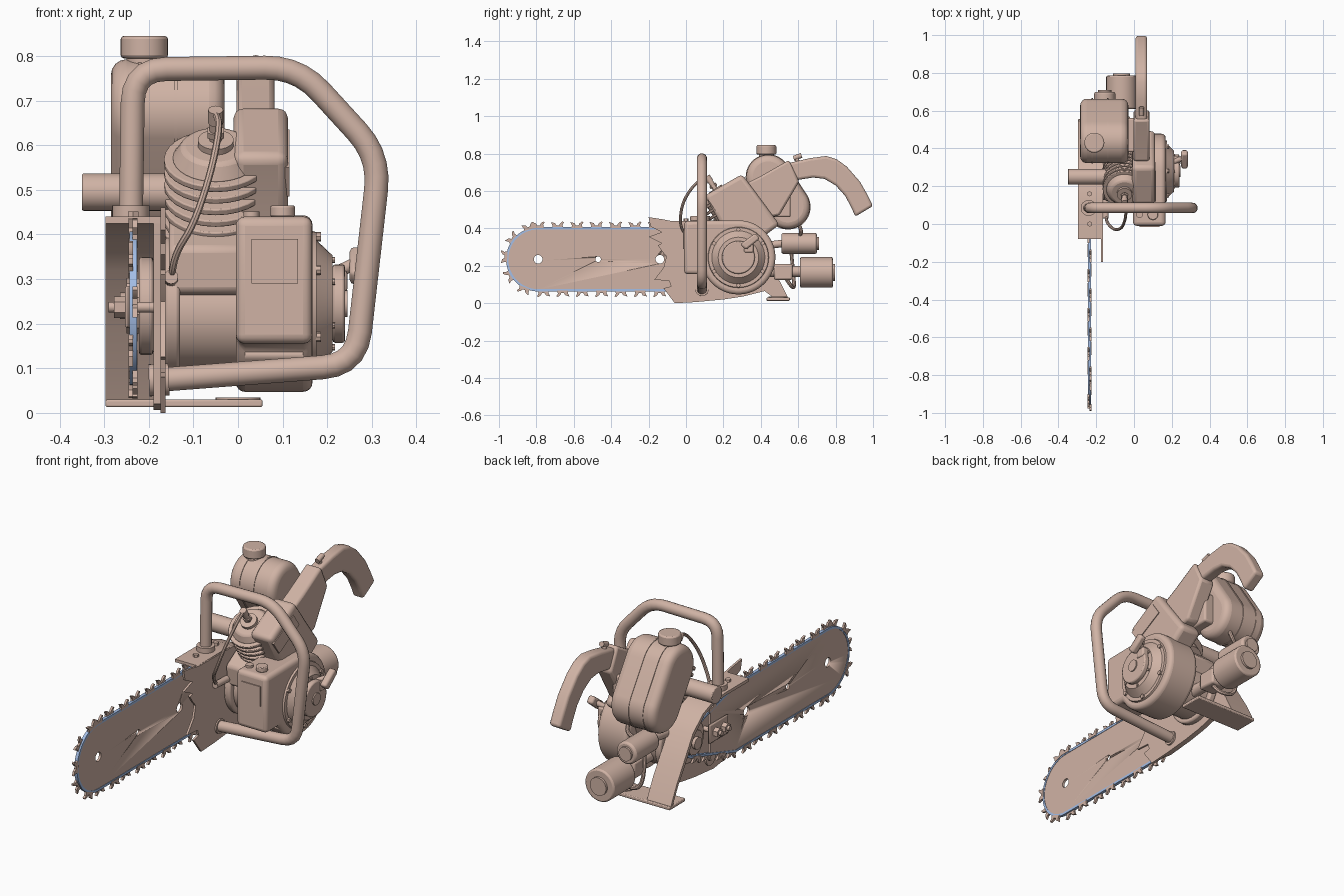
import bpy, bmesh, math
from mathutils import Vector as V

if "Cube" in bpy.data.objects:
    bpy.data.objects.remove(bpy.data.objects["Cube"])

def material(name, col):
    m = bpy.data.materials.new(name)
    m.diffuse_color = (*col, 1)
    m.use_nodes = True
    m.node_tree.nodes["Principled BSDF"].inputs["Base Color"].default_value = m.diffuse_color
    return m

CLAY = material("clay_tan", (0.63, 0.45, 0.375))
BLUE = material("chain_blue", (0.38, 0.53, 0.82))

def finish(name, bm, bev=0, seg=2, mat=CLAY):
    bmesh.ops.recalc_face_normals(bm, faces=bm.faces)
    me = bpy.data.meshes.new(name)
    bm.to_mesh(me)
    bm.free()
    me.materials.append(mat)
    me.shade_smooth()
    me.set_sharp_from_angle(angle=math.radians(32))
    ob = bpy.data.objects.new(name, me)
    bpy.context.collection.objects.link(ob)
    if bev:
        b = ob.modifiers.new("bevel", 'BEVEL')
        b.width, b.segments, b.limit_method, b.angle_limit = bev, seg, 'ANGLE', math.radians(35)
    return ob

def add_prism(bm, pts, x0, x1):
    a = [bm.verts.new((x0, *p)) for p in pts]
    b = [bm.verts.new((x1, *p)) for p in pts]
    bm.faces.new(a)
    bm.faces.new(b[::-1])
    for i in range(len(a)):
        bm.faces.new((a[i - 1], b[i - 1], b[i], a[i]))

def prism(name, pts, x0, x1, bev=0, seg=2):
    """Side profile in (y, z) extruded along x."""
    bm = bmesh.new()
    add_prism(bm, pts, x0, x1)
    return finish(name, bm, bev, seg)

def box(name, x, y, z, bev=0):
    return prism(name, [(y[0], z[0]), (y[1], z[0]), (y[1], z[1]), (y[0], z[1])], x[0], x[1], bev)

def cyl(name, p0, p1, r0, r1=None, n=32, bev=0):
    p0, p1 = V(p0), V(p1)
    bm = bmesh.new()
    bmesh.ops.create_cone(bm, cap_ends=True, segments=n, radius1=r0, radius2=r0 if r1 is None else r1,
                          depth=(p1 - p0).length)
    bm.transform((p1 - p0).to_track_quat('Z', 'Y').to_matrix().to_4x4())
    bmesh.ops.translate(bm, verts=bm.verts, vec=(p0 + p1) / 2)
    return finish(name, bm, bev)

def tube(name, pts, r, fillet, n=16, steps=5):
    """Round pipe along points with rounded corners."""
    pts = [V(p) for p in pts]
    path = [pts[0]]
    for a, p, b in zip(pts, pts[1:], pts[2:]):
        s = p + (a - p).normalized() * min(fillet, (a - p).length / 2)
        e = p + (b - p).normalized() * min(fillet, (b - p).length / 2)
        path += [s * (1 - t) ** 2 + p * 2 * t * (1 - t) + e * t * t for t in [k / steps for k in range(steps + 1)]]
    path.append(pts[-1])
    cu = bpy.data.curves.new(name, 'CURVE')
    cu.dimensions, cu.bevel_depth, cu.bevel_resolution, cu.use_fill_caps = '3D', r, n // 4, True
    sp = cu.splines.new('POLY')
    sp.points.add(len(path) - 1)
    for q, p in zip(sp.points, path):
        q.co = (*p, 1)
    tmp = bpy.data.objects.new(name, cu)
    bm = bmesh.new()
    bm.from_mesh(bpy.data.meshes.new_from_object(tmp))
    bpy.data.objects.remove(tmp)
    bmesh.ops.remove_doubles(bm, verts=bm.verts, dist=1e-4)
    return finish(name, bm)

def arc(cy, cz, r, a0, a1, n):
    return [(cy + r * math.cos(math.radians(a0 + (a1 - a0) * i / n)),
             cz + r * math.sin(math.radians(a0 + (a1 - a0) * i / n))) for i in range(n + 1)]

# guide bar with three holes
bar = prism("guide_bar", arc(-.79, .235, .162, 90, 270, 28) + [(-.05, .073), (.15, .13), (.15, .34), (-.05, .397)], -.241, -.229)
for y, r in ((-.79, .023), (-.47, .015), (-.14, .023)):
    cut = cyl("hole_cutter", (-.3, y, .235), (-.2, y, .235), r, n=20)
    cut.hide_render = True
    mod = bar.modifiers.new("hole", 'BOOLEAN')
    mod.operation, mod.object = 'DIFFERENCE', cut
    bpy.context.view_layer.objects.active = bar
    bpy.ops.object.modifier_apply(modifier="hole")
    bpy.data.objects.remove(cut)

# chain band running round the bar and sprocket
def loop(r, rs):
    return arc(-.79, .235, r, 90, 270, 28) + [(-.05, .235 - r)] + arc(.28, .24, rs, -90, 90, 14) + [(-.05, .235 + r)]
outer, inner = loop(.172, .077), loop(.160, .065)
bm = bmesh.new()
rows = [[bm.verts.new(c) for c in ((-.243, *o), (-.227, *o), (-.227, *i), (-.243, *i))] for o, i in zip(outer, inner)]
for k in range(len(rows)):
    for j in range(4):
        bm.faces.new((rows[k - 1][j - 1], rows[k - 1][j], rows[k][j], rows[k][j - 1]))
finish("chain_band", bm, mat=BLUE)

# chain cutters, alternating left and right
tooth = [(-.03, -.006), (.03, -.006), (.027, .008), (.036, .027), (.014, .021), (.006, .008),
         (-.008, .009), (-.012, .019), (-.026, .03), (-.034, .026), (-.026, .012)]
bm = bmesh.new()
run, nxt, k = 0.0, .05, 0
for i in range(len(outer)):
    a, b = V(outer[i]), V(outer[(i + 1) % len(outer)])
    L = (b - a).length
    t = (b - a) / L
    n = V((t.y, -t.x))
    while nxt <= run + L:
        c = a + t * (nxt - run)
        s = -.006 if k % 2 else .004
        add_prism(bm, [c + t * u + n * v for u, v in tooth], -.240 + s, -.229 + s)
        nxt += .1035
        k += 1
    run += L
finish("chain_cutters", bm)

# spiked side plate, inner wall and curved drive cover
back = [(.2, .435), (.29, .40), (.37, .33), (.45, .2), (.5, .12), (.55, .02)]
under = [(.48, .02), (.42, .065), (.3, .035), (.2, .02), (.05, .006), (-.06, 0)]
spikes = [(-.12, .08), (-.08, .09), (-.09, .12), (-.17, .125), (-.12, .19), (-.105, .25),
          (-.13, .28), (-.15, .31), (-.13, .32), (-.2, .355), (-.13, .38), (-.19, .41)]
prism("spiked_plate", [(-.2, .46), (-.12, .448), (-.08, .44)] + back + under + spikes, -.174, -.163)
prism("cover_inner_wall", [(-.08, .435)] + back + under[:-1] + [(-.05, .02)], -.19, -.174)
skin = [(-.08, .44), (.1, .44)] + back
prism("drive_cover", skin + [(.535, .02), (.485, .115), (.435, .19), (.355, .32), (.28, .385), (.195, .42), (.1, .425), (-.08, .425)], -.297, -.17)
box("foot_plate", (-.297, .055), (.43, .555), (.013, .03), .004)
cyl("foot_pad", (0, .49, .013), (0, .49, .035), .05)

# sprocket, clutch drum and bar nuts
cyl("clutch_drum", (-.222, .28, .24), (-.19, .28, .24), .11, bev=.006)
cyl("sprocket", (-.25, .28, .24), (-.22, .28, .24), .062, n=10)
cyl("sprocket_hub", (-.265, .28, .24), (-.24, .28, .24), .03)
box("nut_plate", (-.253, -.241), (.02, .17), (.19, .285), .008)
for y in (.06, .125):
    cyl("bar_stud", (-.29, y, .237), (-.17, y, .237), .012, n=12)
    cyl("bar_nut", (-.278, y, .237), (-.253, y, .237), .024, n=6)

# crankcase
cyl("crankcase", (-.17, .28, .225), (.02, .28, .225), .13, bev=.006)
cyl("crankcase_flange", (-.165, .28, .235), (-.13, .28, .235), .16, bev=.008)
prism("cylinder_base", [(.13, .27), (.12, .37), (.28, .47), (.43, .34), (.38, .22)], -.155, .02, .012)

# finned cylinder leaning forward
head, d = V((-.05, .18, .575)), V((0, -.55, .835))
cyl("cylinder_core", head - d * .26, head, .09)
for k in range(7):
    c = head - d * (.012 + .031 * k)
    cyl("cooling_fin", c - d * .009, c + d * .007, .116, n=28, bev=.003)
cyl("cylinder_head", head - d * .01, head + d * .03, .1, .075, bev=.008)
cyl("plug_seat", head + d * .03, head + d * .045, .04)
cyl("spark_plug", head + d * .04, head + d * .095, .014, n=12)
cyl("plug_nut", head + d * .055, head + d * .07, .021, n=6)
cyl("plug_cap", head + d * .09, head + d * .125, .017, n=12)
tube("spark_wire", [head + d * .115, (-.04, .05, .645), (-.06, -.02, .54), (-.1, -.035, .42), (-.14, .0, .36), (-.15, .04, .3), (-.15, .13, .3)], .008, .06, 8)
cyl("wire_boot", (-.15, .03, .305), (-.15, .13, .3), .016, n=12)
cyl("exhaust_pipe", (-.35, .25, .495), (-.1, .25, .495), .042, bev=.004)

# fan housing and upper shroud
cy, cz = .28, .245
prism("fan_housing", [(-.01, .155), (-.01, .44)] + arc(cy, cz, .198, 90, -153, 40), -.005, .167, .025, 4)
prism("cylinder_shroud", [(.1, .575), (.3, .69), (.5, .42), (.38, .33), (.2, .38), (.165, .46)], -.01, .112, .022, 3)
prism("shroud_label", [(.12, .55), (.28, .635), (.325, .57), (.165, .485)], .105, .116)
box("front_label", (.03, .135), (-.015, 0), (.29, .39))
cyl("housing_cap", (.1, .05, .44), (.1, .05, .465), .028, bev=.004)
cyl("housing_cap_small", (.03, .05, .435), (.03, .05, .452), .018)

# starter cover, bolts and pull grip
cyl("starter_rim", (.16, cy, cz), (.176, cy, cz), .165, .16, 40)
cyl("starter_cone", (.176, cy, cz), (.212, cy, cz), .142, .108, 40)
cyl("starter_disc", (.212, cy, cz), (.24, cy, cz), .088, bev=.006)
cyl("starter_hub", (.24, cy, cz), (.246, cy, cz), .03)
for k in range(6):
    a = math.radians(k * 60 + 30)
    y, z = math.cos(a), math.sin(a)
    cyl("cover_bolt", (.165, cy + .15 * y, cz + .15 * z), (.186, cy + .15 * y, cz + .15 * z), .011, n=8)
    cyl("disc_bolt", (.21, cy + .098 * y, cz + .098 * z), (.218, cy + .098 * y, cz + .098 * z), .007, n=8)
cyl("pull_stem", (.19, .32, .3), (.262, .35, .335), .014, n=12)
prism("pull_grip", [(.29, .315), (.37, .375), (.395, .345), (.32, .285)], .25, .285, .01)
box("pull_guide", (.2, .245), (.31, .36), (.27, .32), .008)

# fuel tank with seam and cap
def tank_side(r):
    return arc(.44, .675, r, 30, 210, 20) + arc(.545, .515, r, 210, 390, 20)
prism("fuel_tank", tank_side(.118), -.285, -.03, .035, 4)
for x in (-.22, -.14):
    prism("tank_seam", tank_side(.121), x - .004, x + .004)
cyl("tank_neck", (-.21, .43, .76), (-.21, .43, .8), .04)
cyl("tank_cap", (-.21, .43, .795), (-.21, .43, .845), .053, bev=.007)
box("tank_bracket", (-.06, .02), (.38, .56), (.46, .62), .01)

# carburettor, air filter and hoses
cyl("fuel_bowl", (-.155, .51, .32), (-.155, .7, .32), .056, bev=.01)
cyl("bowl_end", (-.155, .69, .32), (-.155, .71, .32), .035)
cyl("air_filter", (-.065, .61, .165), (-.065, .785, .165), .082, bev=.008)
cyl("filter_end", (-.065, .78, .165), (-.065, .797, .165), .045)
cyl("intake_pipe", (-.065, .36, .17), (-.065, .62, .17), .03)
box("carburettor", (-.11, -.02), (.47, .57), (.125, .21), .01)
cyl("bowl_mount", (-.155, .36, .3), (-.155, .52, .32), .02)
tube("fuel_hose", [(-.155, .56, .3), (-.17, .57, .2), (-.15, .58, .09), (-.06, .57, .08), (-.05, .53, .14)], .01, .06, 8)
tube("tank_hose", [(-.1, .6, .43), (-.1, .62, .38), (-.15, .6, .35)], .01, .04, 8)

# wrap-around front handle
tube("front_handle", [(-.24, .085, .44), (-.235, .085, .77), (.135, .085, .775), (.318, .085, .575), (.265, .085, .108), (-.165, .085, .075)], .0275, .075, 20)
cyl("handle_collar", (-.24, .085, .44), (-.24, .085, .465), .042)
cyl("handle_end", (-.2, .085, .073), (-.155, .085, .075), .036)
for y in (0, .16):
    cyl("cover_top_bolt", (-.235, y, .435), (-.235, y, .452), .014, n=6)

# rear handle with neck and throttle switch
prism("handle_neck", [(.33, .645), (.40, .68), (.55, .765), (.605, .65), (.5, .47), (.4, .45)], -.003, .082, .012)
prism("rear_handle", [(.53, .745), (.66, .775), (.75, .787), (.805, .77), (.86, .73), (.93, .65), (.97, .58), (1.0, .52),
                      (.905, .463), (.885, .51), (.85, .575), (.8, .63), (.74, .665), (.68, .672), (.57, .655)], .008, .07, .014, 3)
cyl("switch_post", (.04, .6, .74), (.04, .59, .785), .011, n=12)
cyl("switch_knob", (.04, .575, .775), (.04, .618, .79), .013, n=12)
